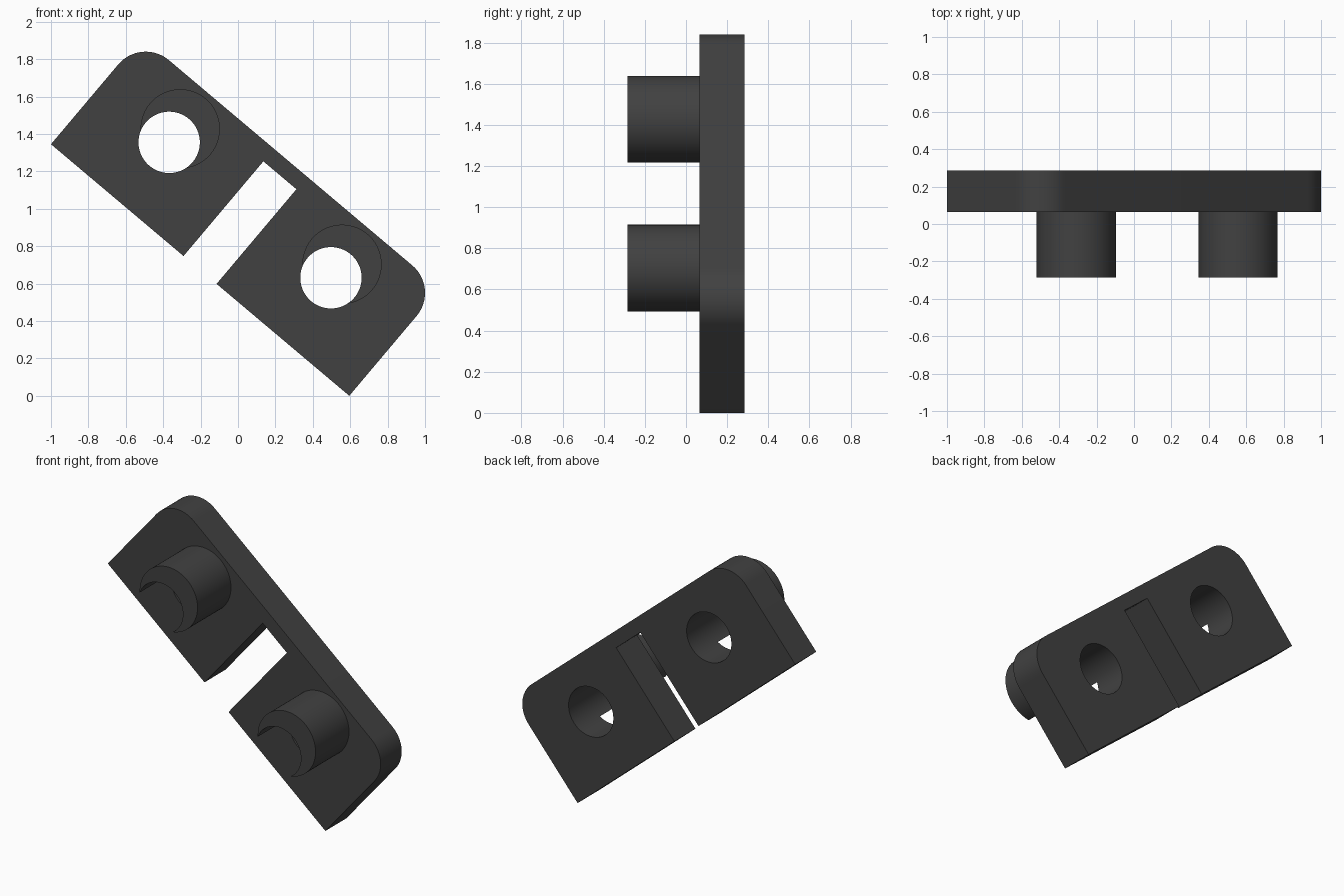
import bpy, bmesh, math
from mathutils import Vector

if "Cube" in bpy.data.objects:
    bpy.data.objects.remove(bpy.data.objects["Cube"])

LENGTH, WIDTH, CORNER = 2.086, 0.75, 0.192
NOTCH = (0.927, 1.158, 0.662)           # start, end, depth
FRONT, SEAM, BACK = -0.285, 0.065, 0.285
HOLE_R, PEG_R = 0.164, 0.212
HOLES = [(-0.368, 1.355), (0.497, 0.631)]
PEG_OFFSET = (0.059, 0.072)

origin = Vector((-1.0, 1.345))
along = Vector((0.7646, -0.6448))       # long edge of the tilted plate
across = Vector((0.6448, 0.7646))

dark = bpy.data.materials.new("dark_grey")
dark.diffuse_color = (0.053, 0.053, 0.053, 1)
dark.use_nodes = True
dark.node_tree.nodes["Principled BSDF"].inputs["Base Color"].default_value = dark.diffuse_color


def cylinder(name, x, z, r, y0, y1):
    bpy.ops.mesh.primitive_cylinder_add(
        vertices=96, radius=r, depth=y1 - y0,
        location=(x, (y0 + y1) / 2, z), rotation=(math.pi / 2, 0, 0))
    ob = bpy.context.object
    ob.name = name
    return ob


def cut(ob, cutter):
    mod = ob.modifiers.new("hole", 'BOOLEAN')
    mod.operation, mod.solver, mod.object = 'DIFFERENCE', 'EXACT', cutter
    bpy.context.view_layer.objects.active = ob
    bpy.ops.object.modifier_apply(modifier=mod.name)


def finish(ob):
    ob.data.materials.clear()
    ob.data.materials.append(dark)
    bpy.ops.object.select_all(action='DESELECT')
    ob.select_set(True)
    bpy.context.view_layer.objects.active = ob
    bpy.ops.object.shade_smooth_by_angle(angle=math.radians(30))


# Plate outline in its own tilted axes: notch below, two rounded corners above
n0, n1, nd = NOTCH
outline = [(0, 0), (n0, 0), (n0, nd), (n1, nd), (n1, 0), (LENGTH, 0)]
for cx, start in ((LENGTH - CORNER, 0), (CORNER, 90)):
    for i in range(17):
        a = math.radians(start + 90 * i / 16)
        outline.append((cx + CORNER * math.cos(a), WIDTH - CORNER + CORNER * math.sin(a)))

bm = bmesh.new()
points = [origin + along * u + across * v for u, v in outline]
face = bm.faces.new([bm.verts.new((p.x, SEAM, p.y)) for p in points])
ext = bmesh.ops.extrude_face_region(bm, geom=[face])
bmesh.ops.translate(bm, vec=(0, BACK - SEAM, 0),
                    verts=[g for g in ext["geom"] if isinstance(g, bmesh.types.BMVert)])
bmesh.ops.recalc_face_normals(bm, faces=bm.faces)
mesh = bpy.data.meshes.new("plate")
bm.to_mesh(mesh)
bm.free()
plate = bpy.data.objects.new("plate", mesh)
bpy.context.collection.objects.link(plate)

# Crescent pegs, and the round holes running through pegs and plate
for i, (x, z) in enumerate(HOLES):
    cutter = cylinder("hole_cutter", x, z, HOLE_R, FRONT - 0.2, BACK + 0.2)
    peg = cylinder(f"crescent_peg_{i + 1}", x + PEG_OFFSET[0], z + PEG_OFFSET[1],
                   PEG_R, FRONT, SEAM)
    cut(peg, cutter)
    cut(plate, cutter)
    bpy.data.objects.remove(cutter)
    finish(peg)
finish(plate)
